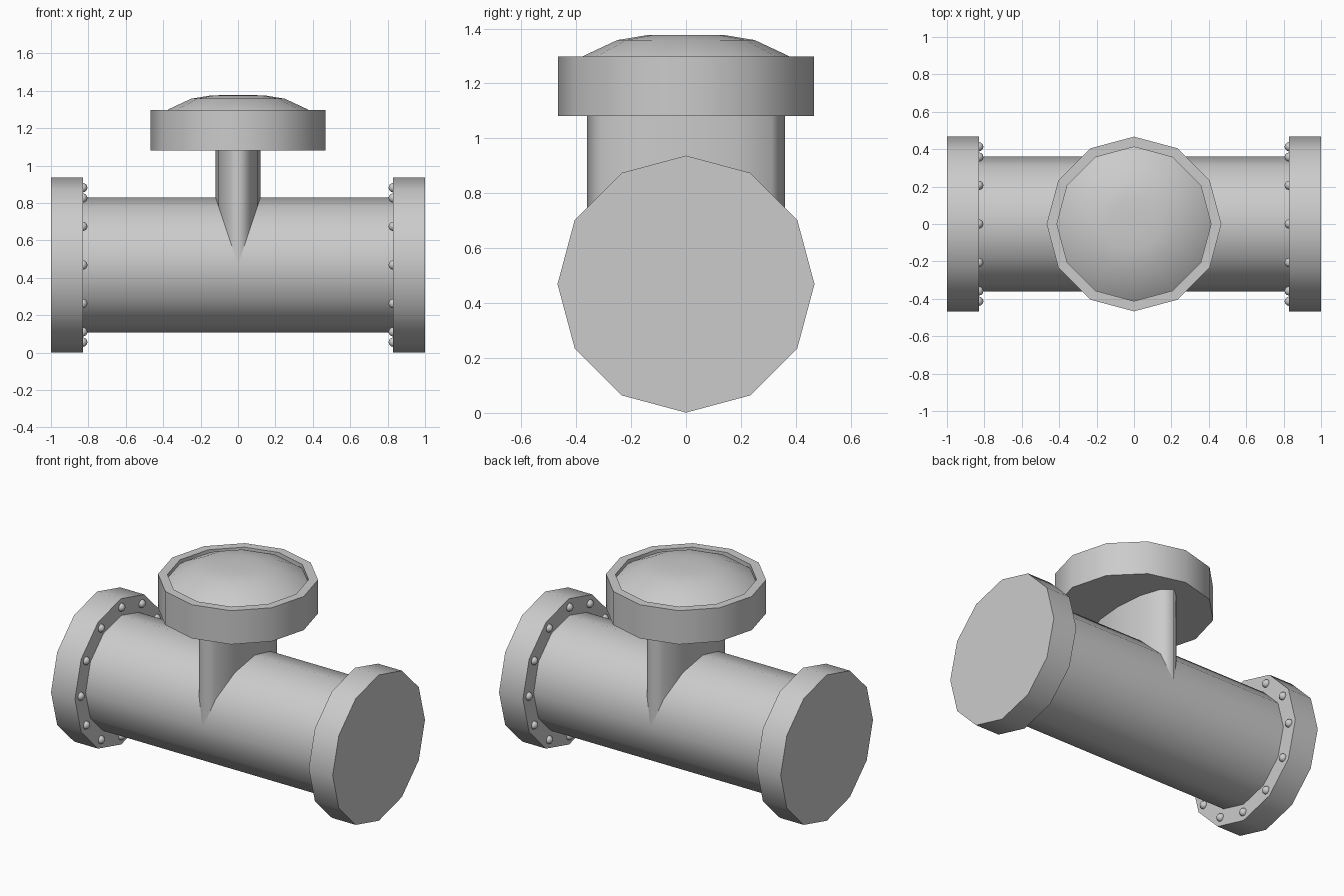
import bpy
import bmesh
from math import cos, sin, tau, radians

if "Cube" in bpy.data.objects:
    bpy.data.objects.remove(bpy.data.objects["Cube"])

SIDES = 12
AXIS_Z = 0.469      # height of the pipe axis


def finish(name, bm, angle=35):
    bmesh.ops.recalc_face_normals(bm, faces=bm.faces[:])
    mesh = bpy.data.meshes.new(name)
    bm.to_mesh(mesh)
    bm.free()
    obj = bpy.data.objects.new(name, mesh)
    bpy.context.collection.objects.link(obj)
    bpy.ops.object.select_all(action='DESELECT')
    obj.select_set(True)
    bpy.context.view_layer.objects.active = obj
    bpy.ops.object.shade_smooth_by_angle(angle=radians(angle))
    return obj


def lathe(name, profile, place, angle=35):
    """Revolve (radius, height) points; place maps local x, y, h to the world.
    Both profile ends are closed with flat polygons."""
    bm = bmesh.new()
    rings = [[bm.verts.new(place(r * cos(tau * i / SIDES), r * sin(tau * i / SIDES), h))
              for i in range(SIDES)] for r, h in profile]
    for a, b in zip(rings, rings[1:]):
        for i in range(SIDES):
            j = (i + 1) % SIDES
            bm.faces.new((a[i], a[j], b[j], b[i]))
    bm.faces.new(rings[0])
    bm.faces.new(rings[-1])
    return finish(name, bm, angle)


def along_x(a, b, h):
    return (h, a, AXIS_Z + b)


def upright(a, b, h):
    return (a, b, h)


# Main pipe
lathe("pipe", [(0.36, -0.84), (0.36, 0.84)], along_x)

# End flanges, each with a ring of rivets on its inner face
for side, s in (("left", -1), ("right", 1)):
    lathe(side + "_flange", [(0.468, s * 0.83), (0.468, s)], along_x)
    bm = bmesh.new()
    for i in range(SIDES):
        t = tau * i / SIDES
        ball = bmesh.ops.create_uvsphere(bm, u_segments=12, v_segments=8, radius=0.025)
        bmesh.ops.translate(bm, verts=ball["verts"],
                            vec=along_x(0.413 * cos(t), 0.413 * sin(t), s * 0.83))
    finish(side + "_rivets", bm, 60)

# Flattened elliptical stem rising out of the pipe
lathe("stem", [(0.36, AXIS_Z), (0.36, 1.09)],
      lambda a, b, h: (a / 3, b, h), 80)

# Round cap with a raised rim around a shallow dome
lathe("cap", [(0.467, 1.082), (0.467, 1.298), (0.412, 1.298), (0.412, 1.273),
              (0.37, 1.302), (0.25, 1.358), (0.14, 1.376), (0.04, 1.377)], upright)
